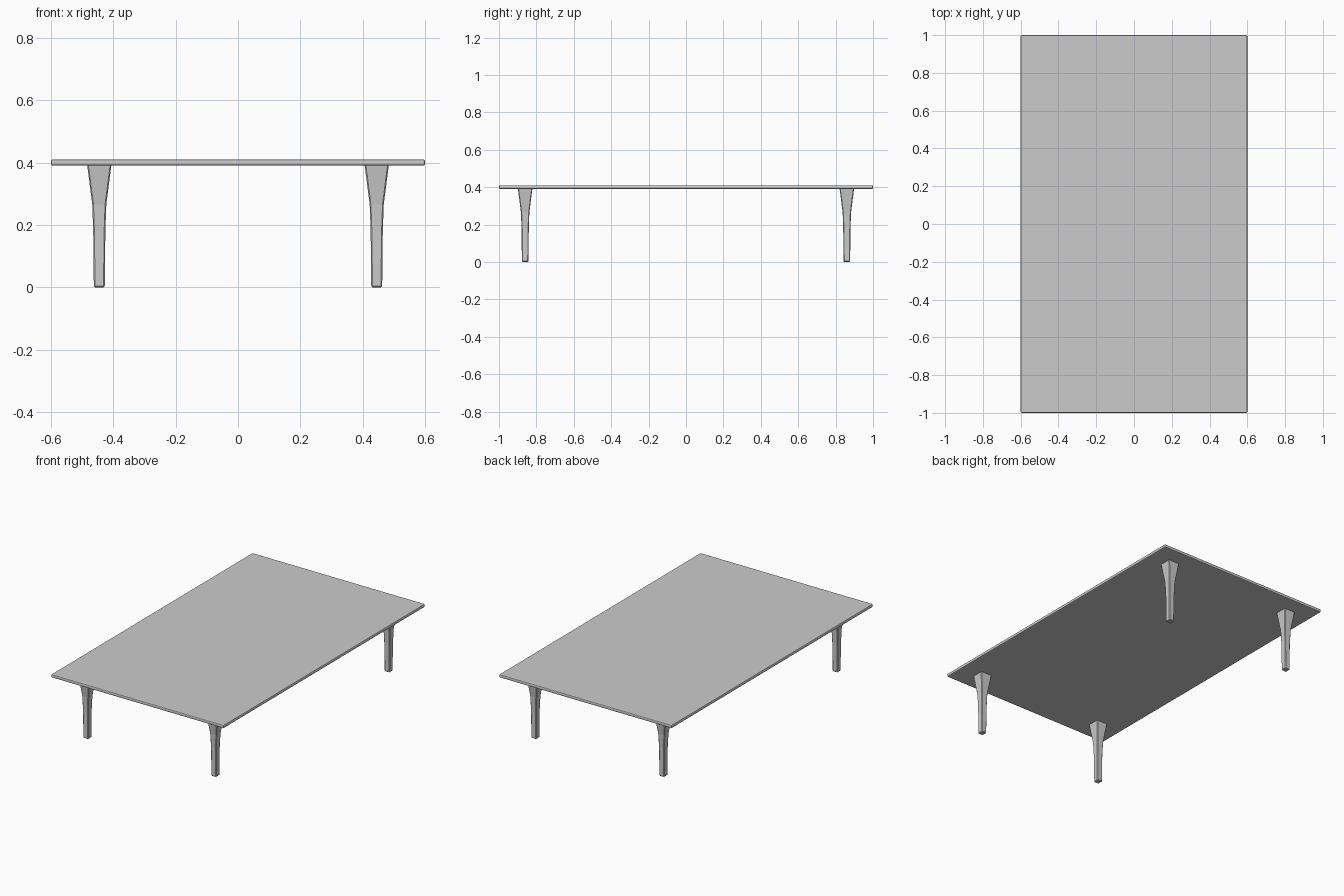
import bpy, bmesh

if "Cube" in bpy.data.objects:
    bpy.data.objects.remove(bpy.data.objects["Cube"])


def make_object(name, bm, bevel, segments):
    bmesh.ops.recalc_face_normals(bm, faces=bm.faces)
    mesh = bpy.data.meshes.new(name)
    bm.to_mesh(mesh)
    bm.free()
    obj = bpy.data.objects.new(name, mesh)
    bpy.context.collection.objects.link(obj)
    mod = obj.modifiers.new("Bevel", 'BEVEL')
    mod.width = bevel
    mod.segments = segments
    mod.limit_method = 'ANGLE'
    return obj


# Tabletop: thin slab with softened edges
bm = bmesh.new()
bmesh.ops.create_cube(bm, size=1)
for v in bm.verts:
    v.co.x *= 1.2
    v.co.y *= 2.0
    v.co.z = v.co.z * 0.02 + 0.4
make_object("tabletop", bm, 0.006, 2)

# Legs: square sections (height, half width), flared towards the top
PROFILE = [(0.0, 0.0175), (0.18, 0.0195), (0.265, 0.0225), (0.39, 0.0385), (0.395, 0.0385)]
CORNERS = [(-1, -1), (1, -1), (1, 1), (-1, 1)]


def make_leg(name, cx, cy):
    bm = bmesh.new()
    rings = [[bm.verts.new((cx + sx * h, cy + sy * h, z)) for sx, sy in CORNERS]
             for z, h in PROFILE]
    for a, b in zip(rings, rings[1:]):
        for i in range(4):
            j = (i + 1) % 4
            bm.faces.new((a[i], a[j], b[j], b[i]))
    bm.faces.new(rings[0][::-1])
    bm.faces.new(rings[-1])
    make_object(name, bm, 0.004, 1)


for side, sx in (("left", -1), ("right", 1)):
    for end, sy in (("front", -1), ("back", 1)):
        make_leg(f"{end}_{side}_leg", sx * 0.445, sy * 0.86)
